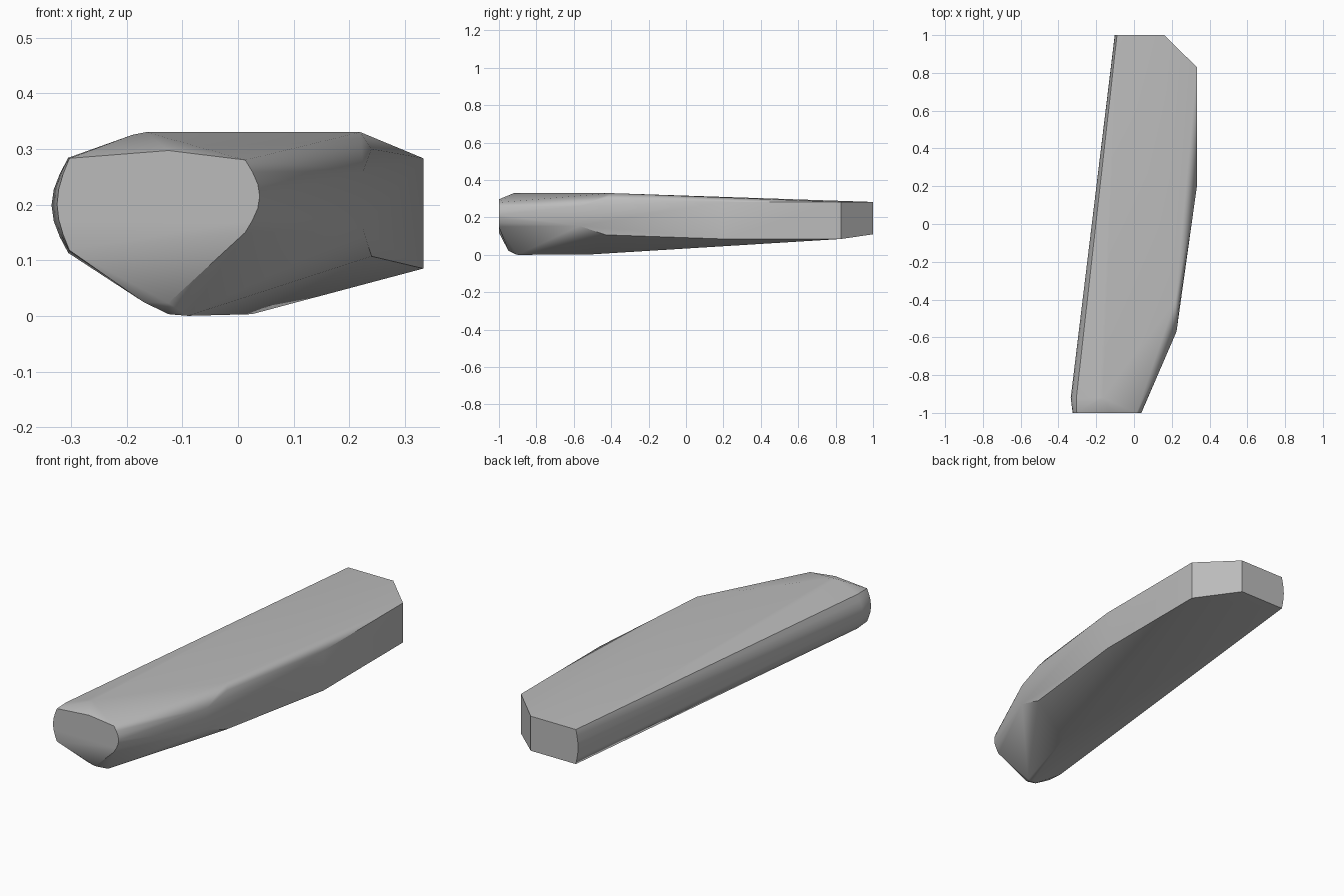
import bpy, bmesh, math

cube = bpy.data.objects.get("Cube")
if cube:
    bpy.data.objects.remove(cube, do_unlink=True)

grey = bpy.data.materials.new("plain grey")
grey.use_nodes = True
colour = (0.5, 0.5, 0.5, 1)
grey.diffuse_color = colour
grey.node_tree.nodes["Principled BSDF"].inputs["Base Color"].default_value = colour


def rounded_edge(x, y, side, low, high, bulge, steps=6):
    """Bowed column of points along one flank of the bar."""
    points = []
    for i in range(steps + 1):
        t = i / steps
        points.append((x + side * bulge * math.sin(math.pi * t), y, low + (high - low) * t))
    return points


# Rounded left flank, from nose to tail
points = rounded_edge(-0.303, -1, -1, 0.118, 0.283, 0.022)
points += rounded_edge(-0.305, -0.92, -1, 0.113, 0.284, 0.03)
points += rounded_edge(-0.09, 1, -1, 0.11, 0.283, 0.012)

# Nose cap: rounded right edge and peaked top
points += rounded_edge(0.013, -1, 1, 0.15, 0.28, 0.026)
points += [(-0.125, -1, 0.297)]

# Keel below and crown above
points += [(-0.17, -0.94, 0.025), (-0.125, -0.95, 0.023), (-0.125, -0.91, 0.003),
           (-0.09, -0.9, 0), (0.025, -0.5, 0.003),
           (-0.19, -0.92, 0.325), (-0.165, -0.92, 0.33), (0.22, -0.4, 0.33)]

# Right flank and chamfered tail: x, y, bottom, top
for x, y, low, high in [(0.225, -0.57, 0.155, 0.26), (0.24, -0.43, 0.107, 0.3),
                        (0.333, 0.2, 0.085, 0.283), (0.333, 0.83, 0.085, 0.283),
                        (0.16, 1, 0.11, 0.283)]:
    points += [(x, y, low), (x, y, high)]

# Skin the bar
bm = bmesh.new()
for p in points:
    bm.verts.new(p)
hull = bmesh.ops.convex_hull(bm, input=bm.verts[:])
bmesh.ops.delete(bm, geom=[v for v in bm.verts if not v.link_faces], context="VERTS")
bmesh.ops.dissolve_limit(bm, angle_limit=math.radians(1), verts=bm.verts[:], edges=bm.edges[:])
bmesh.ops.recalc_face_normals(bm, faces=bm.faces[:])
mesh = bpy.data.meshes.new("tapered_bar")
bm.to_mesh(mesh)
bm.free()
mesh.materials.append(grey)

bar = bpy.data.objects.new("tapered_bar", mesh)
bpy.context.collection.objects.link(bar)
bpy.context.view_layer.objects.active = bar
bar.select_set(True)
bpy.ops.object.shade_smooth_by_angle(angle=math.radians(32))
weighted = bar.modifiers.new("even shading", "WEIGHTED_NORMAL")
weighted.keep_sharp = True
